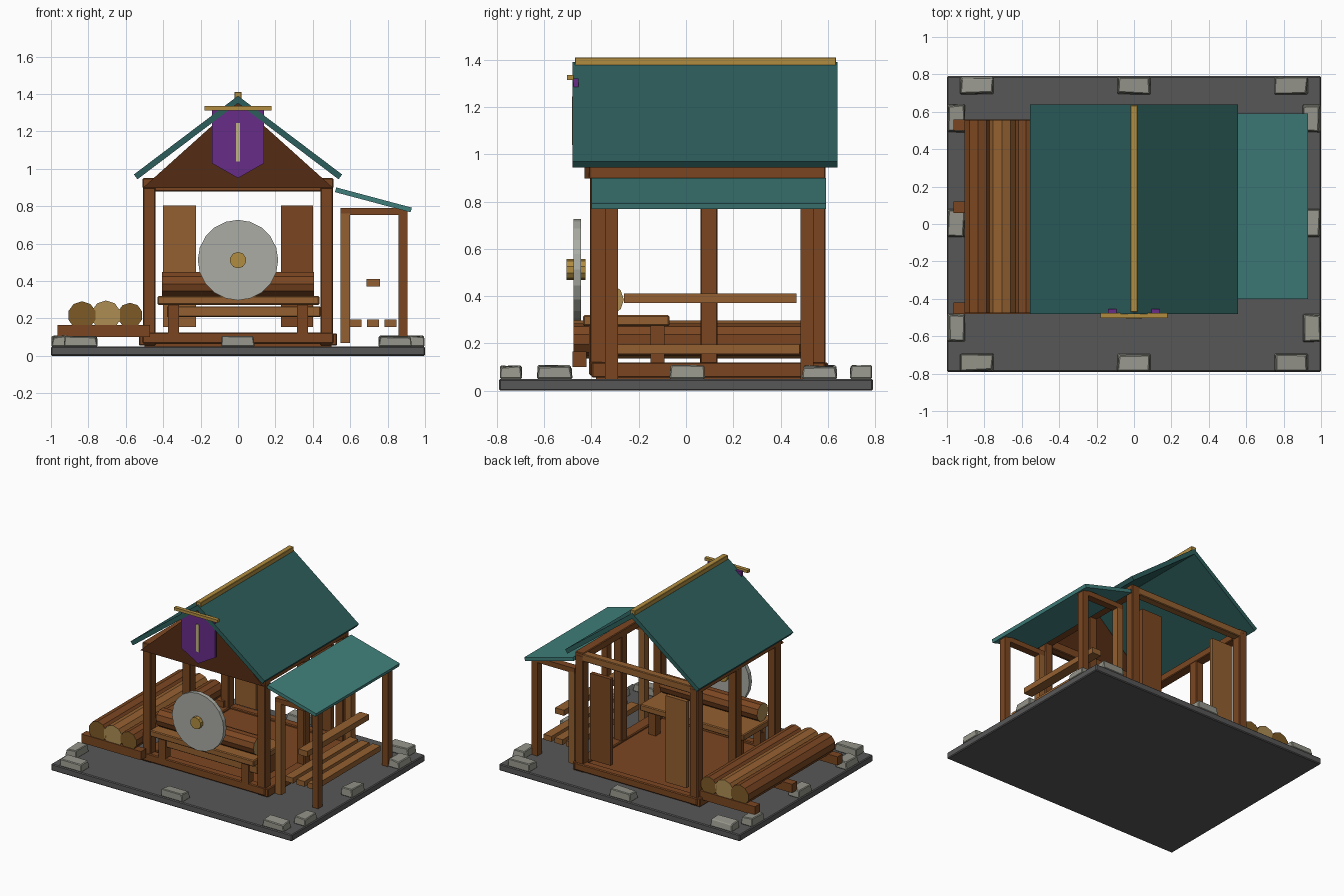
import bpy, bmesh, math, random
from mathutils import Matrix, Vector

if "Cube" in bpy.data.objects:
    bpy.data.objects.remove(bpy.data.objects["Cube"])
random.seed(4)

def mat(name, r, g, b):
    m = bpy.data.materials.new(name)
    m.diffuse_color = [(c / 255) ** 2.2 for c in (r, g, b)] + [1]
    m.use_nodes = True
    m.node_tree.nodes["Principled BSDF"].inputs["Base Color"].default_value = m.diffuse_color
    return m

STONE = mat("stone", 148, 148, 138)
SLATE = mat("slate", 88, 88, 88)
DARK = mat("dark_wood", 84, 48, 26)
WOOD = mat("wood", 122, 72, 38)
LIGHT = mat("light_wood", 146, 96, 52)
TAN = mat("cut_wood", 172, 140, 84)
OCHRE = mat("old_cut_wood", 124, 90, 42)
GOLD = mat("brass", 176, 140, 66)
TEAL = mat("roof_teal", 48, 94, 92)
TEAL2 = mat("shed_teal", 66, 126, 122)
STEEL = mat("steel", 168, 171, 162)
PURPLE = mat("purple_cloth", 104, 48, 134)
CREAM = mat("cream", 192, 178, 132)

def finish(name, bm, *mats):
    bmesh.ops.recalc_face_normals(bm, faces=bm.faces)
    me = bpy.data.meshes.new(name)
    bm.to_mesh(me)
    bm.free()
    for m in mats:
        me.materials.append(m)
    ob = bpy.data.objects.new(name, me)
    bpy.context.collection.objects.link(ob)
    return ob

def box(name, x0, x1, y0, y1, z0, z1, m, bevel=0, jitter=0):
    bm = bmesh.new()
    bmesh.ops.create_cube(bm, size=1)
    for v in bm.verts:
        v.co = ((x0 + x1) / 2 + v.co.x * (x1 - x0), (y0 + y1) / 2 + v.co.y * (y1 - y0),
                (z0 + z1) / 2 + v.co.z * (z1 - z0))
        if jitter and v.co.z > (z0 + z1) / 2:
            v.co.x += random.uniform(0, jitter) * (1 if v.co.x < (x0 + x1) / 2 else -1)
            v.co.y += random.uniform(0, jitter) * (1 if v.co.y < (y0 + y1) / 2 else -1)
            v.co.z -= random.uniform(0, jitter)
    if bevel:
        bmesh.ops.bevel(bm, geom=bm.edges[:], offset=bevel, segments=1, affect='EDGES')
    return finish(name, bm, m)

def prism(name, pts, y0, y1, m):
    # xz profile extruded along y
    bm = bmesh.new()
    f = bm.faces.new([bm.verts.new((x, y0, z)) for x, z in pts])
    r = bmesh.ops.extrude_face_region(bm, geom=[f])
    for v in r["geom"]:
        if isinstance(v, bmesh.types.BMVert):
            v.co.y = y1
    return finish(name, bm, m)

def cyl(name, c, r, length, axis, sides, m, cap=None):
    bm = bmesh.new()
    bmesh.ops.create_cone(bm, cap_ends=True, segments=sides, radius1=r, radius2=r, depth=length)
    for f in bm.faces:
        if cap and abs(f.normal.z) > 0.9:
            f.material_index = 1
    rot = Matrix.Rotation(math.pi / 2, 4, 'X' if axis == 'Y' else 'Y')
    bm.transform(Matrix.Translation(c) @ rot)
    return finish(name, bm, m, cap or m)

def slab(name, a, b, t, y0, y1, m):
    # sloped panel; a and b are the ends of its centre line in xz
    a, b = Vector(a), Vector(b)
    d = (b - a).normalized() * t / 2
    n = Vector((-d.y, d.x))
    return prism(name, [a + n, b + n, b - n, a - n], y0, y1, m)

# base and edge stones
box("base", -1, 1, -.79, .79, 0, .05, SLATE, .006)
for s in (-1, 1):
    for x in (-.84, 0, .84):
        box("edge_stone", x - .09, x + .09, s * .74 - .047, s * .74 + .047, .05, .11, STONE, .005, .012)
    for y in (-.555, .005, .565):
        box("side_stone", s * .95 - .048, s * .95 + .048, y - .075, y + .075, .05, .11, STONE, .005, .012)

# floor and sills
box("floor", -.5, .5, -.38, .57, .05, .105, WOOD)
for s in (-1, 1):
    box("side_sill", s * .485 - .045, s * .485 + .045, -.4, .59, .055, .12, WOOD, .006)
box("front_sill", -.51, .51, -.41, -.35, .065, .125, WOOD, .006)
box("back_sill", -.51, .51, .54, .6, .065, .12, WOOD, .006)

# main frame
for s in (-1, 1):
    for y in (-.37, .0975, .555):
        box("post", s * .475 - .033, s * .475 + .033, y - .036, y + .036, .07, .93, WOOD, .005)
    box("wall_plate", s * .475 - .035, s * .475 + .035, -.41, .59, .895, .95, WOOD, .005)
box("front_tie_beam", -.5, .5, -.4, -.34, .88, .945, WOOD, .005)
box("back_tie_beam", -.5, .5, .53, .59, .89, .945, LIGHT, .005)
prism("front_gable", [(-.51, .897), (.51, .897), (0, 1.355)], -.43, -.4, DARK)

# main roof, panels cross at the ridge
for s in (-1, 1):
    slab("roof_panel", (s * -.547, .957), (s * .01, 1.378), .032, -.48, .64, TEAL)
box("ridge_beam", -.02, .02, -.47, .635, 1.375, 1.41, GOLD, .003)

# banner on the gable
prism("banner", [(-.14, 1.32), (.14, 1.32), (.14, 1.03), (0, .95), (-.14, 1.03)], -.475, -.455, PURPLE)
box("banner_rod", -.18, .18, -.503, -.475, 1.313, 1.335, GOLD)
box("banner_stripe", -.012, .012, -.482, -.47, 1.04, 1.245, CREAM)

# back shutters
box("back_shutter_left", -.4, -.225, .535, .565, .155, .805, LIGHT)
box("back_shutter_right", .23, .4, .535, .565, .155, .805, WOOD)

# workbench with log and saw
box("bench_top", -.43, .435, -.435, -.07, .273, .32, LIGHT, .006)
box("bench_apron", -.38, .44, -.4, -.36, .208, .265, LIGHT, .004)
for x in (-.345, .345):
    for y in (-.38, -.12):
        box("bench_leg", x - .03, x + .03, y - .03, y + .03, .1, .28, WOOD)
cyl("bench_log", (0, -.33, .385), .067, .81, 'X', 10, WOOD, TAN)
cyl("saw_blade", (0, -.46, .512), .215, .032, 'Y', 20, STEEL)
cyl("saw_hub", (0, -.465, .512), .044, .08, 'Y', 10, GOLD)

# log pile on skids
for y in (-.45, .09, .53):
    box("log_skid", -.965, -.47, y - .03, y + .03, .1, .165, WOOD)
for x, r, c in ((-.834, .076, OCHRE), (-.706, .08, TAN), (-.577, .068, OCHRE)):
    cyl("log", (x, .04, .216), r, 1.03, 'Y', 10, LIGHT if c is TAN else WOOD, c)

# lean-to shed
slab("shed_roof", (.522, .888), (.926, .78), .026, -.4, .592, TEAL2)
for y in (-.315, .512):
    box("shed_outer_post", .857, .905, y - .027, y + .027, .05, .76, WOOD)
    box("shed_inner_post", .548, .598, y - .027, y + .027, .07, .76, LIGHT)
    box("shed_header", .548, .905, y - .027, y + .027, .752, .79, WOOD)

# stored planks
for x in (.627, .722, .815):
    box("low_plank", x - .033, x + .033, -.29, .48, .155, .195, LIGHT)
box("high_plank", .687, .76, -.263, .467, .37, .412, LIGHT)
